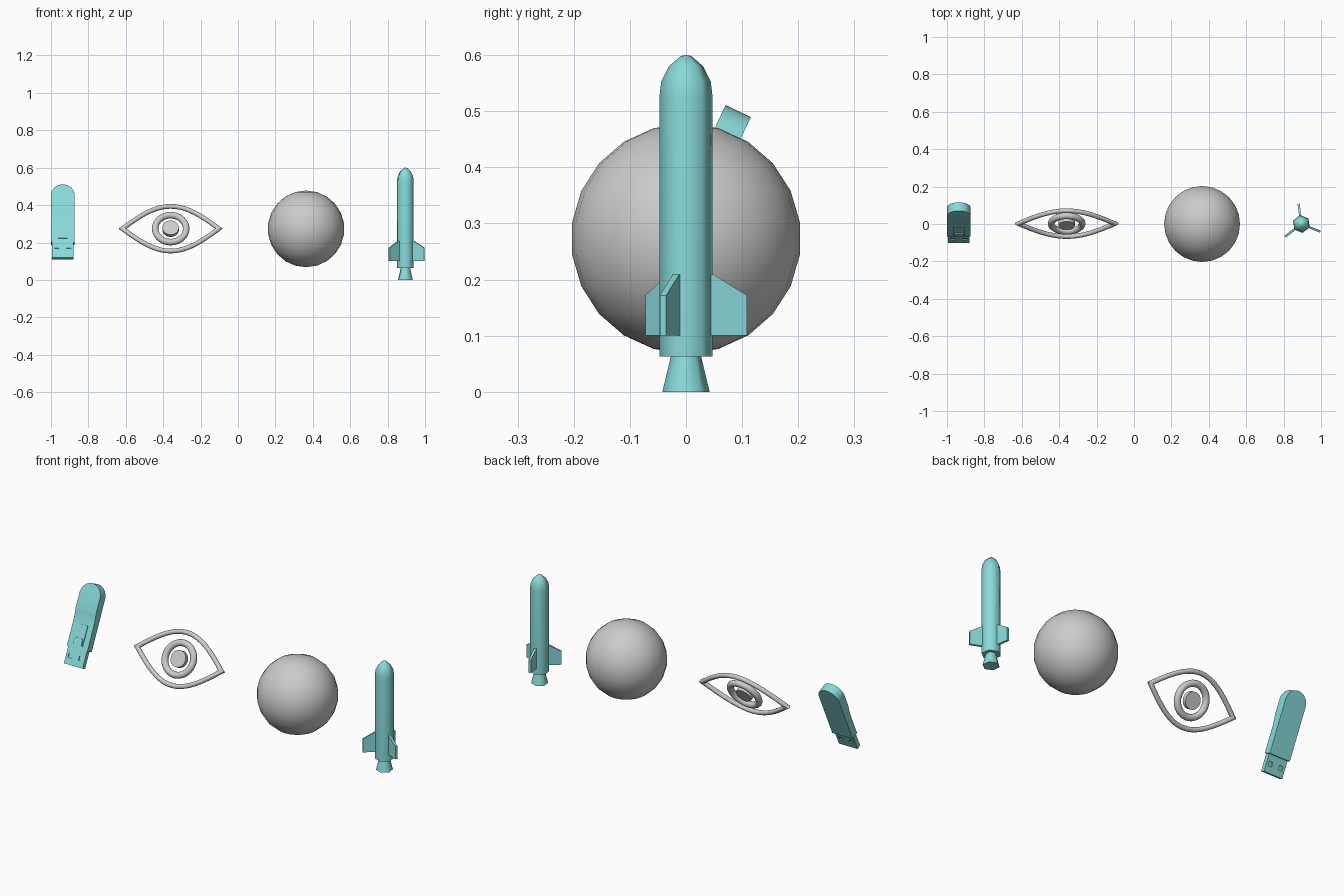
import bpy, bmesh, math
from mathutils import Matrix, Vector

if "Cube" in bpy.data.objects:
    bpy.data.objects.remove(bpy.data.objects["Cube"])


def material(name, rgb):
    m = bpy.data.materials.new(name)
    m.diffuse_color = (*rgb, 1)
    m.use_nodes = True
    m.node_tree.nodes["Principled BSDF"].inputs["Base Color"].default_value = m.diffuse_color
    return m


GREY = material("light_grey", (0.6, 0.6, 0.6))
CYAN = material("soft_cyan", (0.25, 0.7, 0.7))


def finish(name, bm, mat, matrix=Matrix(), angle=40):
    """Turn a bmesh into a placed object; angle sets the sharp edge limit."""
    bm.transform(matrix)
    bmesh.ops.recalc_face_normals(bm, faces=bm.faces)
    me = bpy.data.meshes.new(name)
    bm.to_mesh(me)
    bm.free()
    me.materials.append(mat)
    ob = bpy.data.objects.new(name, me)
    bpy.context.collection.objects.link(ob)
    bpy.ops.object.select_all(action='DESELECT')
    ob.select_set(True)
    bpy.context.view_layer.objects.active = ob
    if angle:
        bpy.ops.object.shade_smooth_by_angle(angle=math.radians(angle))
    return ob


def loft(rings, closed=False):
    """Skin a list of equal-length point rings; cap the ends or join them."""
    bm = bmesh.new()
    vs = [[bm.verts.new(p) for p in r] for r in rings]
    n = len(vs[0])
    pairs = list(zip(vs, vs[1:])) + ([(vs[-1], vs[0])] if closed else [])
    for a, b in pairs:
        for i in range(n):
            j = (i + 1) % n
            bm.faces.new((a[i], a[j], b[j], b[i]))
    if not closed:
        bm.faces.new(vs[0])
        bm.faces.new(vs[-1])
    return bm


def box(x0, x1, y0, y1, z0, z1):
    return loft([[(x0, y0, z), (x1, y0, z), (x1, y1, z), (x0, y1, z)] for z in (z0, z1)])


def ring(r, z, n, turn=0.0):
    return [(r * math.cos(turn + math.tau * i / n), r * math.sin(turn + math.tau * i / n), z)
            for i in range(n)]


# ---- Memory stick: local z runs along its length, leaning back ----
STICK = Matrix.Translation((-0.937, -0.089, 0.115)) @ Matrix.Rotation(math.radians(-25.3), 4, 'X')
HALF, LEN = 0.0625, 0.426
stations = [(0.09, HALF, -0.017), (0.215, HALF, -0.017)]
for i in range(1, 7):                       # curved thumb step on the front
    t = i / 6
    stations.append((0.215 + 0.07 * t, HALF, -0.017 - 0.008 * t * t))
for i in range(0, 11):                      # rounded far end
    a = math.radians(i * 8.9)
    stations.append((LEN - HALF + HALF * math.sin(a), HALF * math.cos(a), -0.025))
finish("stick_body", loft([[(-w, f, u), (w, f, u), (w, 0.025, u), (-w, 0.025, u)]
                           for u, w, f in stations]), CYAN, STICK)

# Metal plug with two dents on each side
plug = finish("stick_plug", box(-0.057, 0.057, -0.0125, 0.0125, 0, 0.092), CYAN, STICK, 0)
for sx in (-1, 1):
    for sy in (-1, 1):
        cx, cy = sx * 0.032, sy * 0.0135
        cutter = finish("dent_cutter", box(cx - 0.011, cx + 0.011, cy - 0.007, cy + 0.007,
                                           0.034, 0.056), CYAN, STICK, 0)
        cutter.hide_render = True
        mod = plug.modifiers.new("dent", 'BOOLEAN')
        mod.operation, mod.object, mod.solver = 'DIFFERENCE', cutter, 'EXACT'
        bpy.context.view_layer.objects.active = plug
        bpy.ops.object.modifier_apply(modifier=mod.name)
        bpy.data.objects.remove(cutter)

# Sliding switch: plate and raised button
finish("stick_switch_plate", box(-0.03, 0.03, -0.021, -0.012, 0.103, 0.214), CYAN, STICK, 0)
finish("stick_switch_button", box(-0.025, 0.025, -0.027, -0.012, 0.108, 0.143), CYAN, STICK, 0)

# ---- Eye: drawn in local x-z, leaning back ----
EYE = Matrix.Translation((-0.36, 0.002, 0.274)) @ Matrix.Rotation(math.radians(-30), 4, 'X')


def tube(points, r, sides=12):
    """Closed tube along points in the x-z plane, mitred at the corners."""
    rings, n = [], len(points)
    for i, p in enumerate(points):
        a = (p - points[i - 1]).normalized()
        b = (points[(i + 1) % n] - p).normalized()
        t = (a + b).normalized()
        side = Vector((t.z, 0, -t.x)) / max(t.dot(a), 0.55)
        rings.append([p + side * r * math.cos(math.tau * k / sides)
                      + Vector((0, r * math.sin(math.tau * k / sides), 0)) for k in range(sides)])
    return loft(rings, closed=True)


N = 20
upper = [Vector((0.258 * t, 0, 0.138 * math.cos(math.pi / 2 * t)))
         for t in (-1 + 2 * i / N for i in range(N + 1))]
lower = [Vector((p.x, 0, -p.z)) for p in reversed(upper[1:-1])]
finish("eye_outline", tube(upper + lower, 0.0125), GREY, EYE, 50)
finish("iris_ring", tube([Vector((x, 0, y)) for x, y, _ in ring(0.083, 0, 36)], 0.0175), GREY, EYE, 50)
finish("pupil", loft([ring(0.044, z, 28) for z in (-0.012, 0.012)]), GREY,
       EYE @ Matrix.Rotation(math.pi / 2, 4, 'X'))

# ---- Ball ----
bm = bmesh.new()
bmesh.ops.create_uvsphere(bm, u_segments=24, v_segments=11, radius=0.205)
finish("ball", bm, GREY, Matrix.Translation((0.364, 0, 0.273)))

# ---- Rocket: six-sided body, fins on every second corner ----
ROCKET = Matrix.Translation((0.895, 0, 0))
TURN = math.radians(98)
hull = [(0.048, 0.063), (0.048, 0.525), (0.0445, 0.553), (0.031, 0.58), (0.01, 0.598), (0.003, 0.6)]
finish("rocket_body", loft([ring(r, z, 6, TURN) for r, z in hull]), CYAN, ROCKET, 62)
finish("rocket_nozzle", loft([ring(r, z, 6, TURN) for r, z in ((0.0425, 0), (0.027, 0.064))]),
       CYAN, ROCKET, 62)
fin = [(0.03, 0.1), (0.109, 0.1), (0.109, 0.172), (0.048, 0.209), (0.03, 0.209)]
for i in range(3):
    finish("rocket_fin", loft([[(x, y, z) for x, z in fin] for y in (-0.006, 0.006)]), CYAN,
           ROCKET @ Matrix.Rotation(TURN + i * math.tau / 3, 4, 'Z'), 0)
